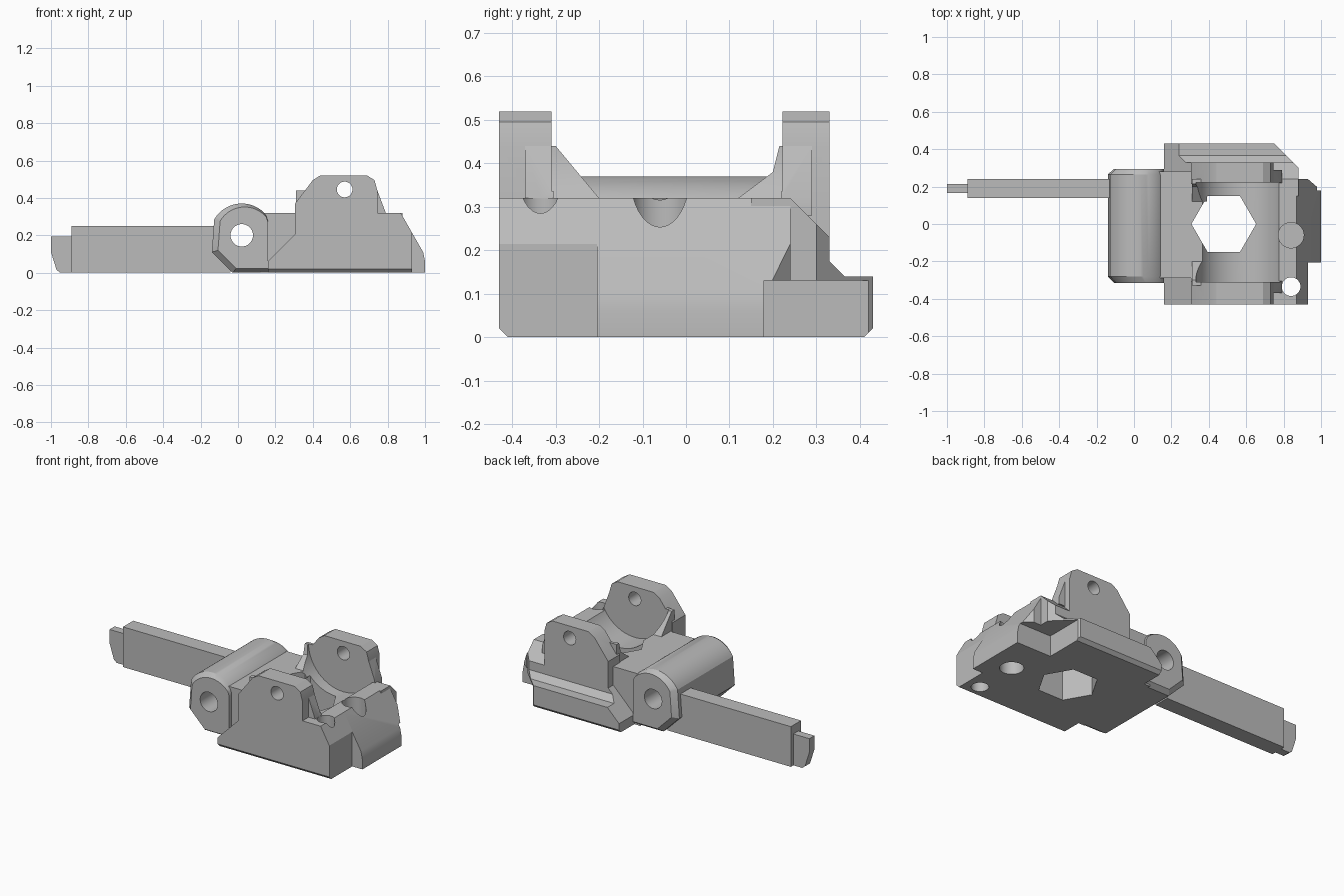
import bpy, bmesh, math

cube = bpy.data.objects.get("Cube")
if cube:
    bpy.data.objects.remove(cube, do_unlink=True)

grey = bpy.data.materials.new("plain grey")
grey.use_nodes = True
grey.diffuse_color = (0.5, 0.5, 0.5, 1)
grey.node_tree.nodes["Principled BSDF"].inputs["Base Color"].default_value = (0.5, 0.5, 0.5, 1)


def loft(name, profile, sections, axis="y", pivot=(0, 0)):
    """Closed solid: a profile repeated at (position, scale) along an axis."""
    place = {"x": lambda u, v, p: (p, u, v),
             "y": lambda u, v, p: (u, p, v),
             "z": lambda u, v, p: (u, v, p)}[axis]
    bm = bmesh.new()
    rings = []
    for pos, s in sections:
        rings.append([bm.verts.new(place(pivot[0] + (u - pivot[0]) * s,
                                         pivot[1] + (v - pivot[1]) * s, pos)) for u, v in profile])
    n = len(profile)
    for a, b in zip(rings, rings[1:]):
        for i in range(n):
            bm.faces.new((a[i], a[(i + 1) % n], b[(i + 1) % n], b[i]))
    bm.faces.new(rings[0])
    bm.faces.new(rings[-1])
    bmesh.ops.recalc_face_normals(bm, faces=bm.faces)
    mesh = bpy.data.meshes.new(name)
    bm.to_mesh(mesh)
    bm.free()
    mesh.materials.append(grey)
    ob = bpy.data.objects.new(name, mesh)
    bpy.context.scene.collection.objects.link(ob)
    return ob


def prism(name, profile, a, b, axis="y"):
    return loft(name, profile, [(a, 1), (b, 1)], axis)


def circle(u, v, r, n=48):
    return [(u + r * math.cos(math.tau * i / n), v + r * math.sin(math.tau * i / n)) for i in range(n)]


def box(u0, u1, v0, v1):
    return [(u0, v0), (u1, v0), (u1, v1), (u0, v1)]


def finish(ob, cuts=()):
    """Cut the part with each prism, then shade it."""
    bpy.ops.object.select_all(action="DESELECT")
    ob.select_set(True)
    bpy.context.view_layer.objects.active = ob
    for args in cuts:
        cutter = prism("cutter", *args)
        mod = ob.modifiers.new("cut", "BOOLEAN")
        mod.operation, mod.object, mod.solver = "DIFFERENCE", cutter, "EXACT"
        bpy.ops.object.modifier_apply(modifier=mod.name)
        bpy.data.objects.remove(cutter, do_unlink=True)
    ob.data.materials.clear()
    ob.data.materials.append(grey)
    bpy.ops.object.shade_smooth_by_angle(angle=math.radians(25))


# Openings shared by the body parts
saddle = (circle(0.57, 0.445, 0.24, 64), -0.31, 0.222)
cross_hole = (circle(0.57, 0.445, 0.042, 32), -0.5, 0.5)
hexagon = (circle(0.48, 0, 0.173, 6), -0.1, 0.6, "z")
small_hole = (circle(0.84, -0.335, 0.05, 32), -0.1, 0.6, "z")
wide_hole_top = (circle(0.84, -0.06, 0.068, 40), 0.1, 0.6, "z")
wide_hole_bottom = (circle(0.84, -0.06, 0.068, 40), -0.1, 0.08, "z")
corner_pocket = (box(0.76, 1.1, 0.18, 0.5), -0.1, 0.13, "z")
front_edge, back_edge = [([(s * 0.45, 0.04), (s * 0.40, -0.01), (s * 0.45, -0.01)], 0, 1.1, "x")
                         for s in (-1, 1)]

# Back of the body: stepped section with a low flange and clipped corner
rear = prism("rear_body", [(0.15, 0), (0.15, 0.32), (0.24, 0.32), (0.33, 0.23), (0.33, 0.175),
                           (0.365, 0.14), (0.43, 0.14), (0.43, 0)], 0.16, 0.88, "x")
finish(rear, [([(0.72, 0.46), (0.98, 0.2), (0.98, 0.46)], -0.1, 0.6, "z"),
              ([(0.1, 0.0), (0.305, 0.205), (0.305, 0.6), (0.1, 0.6)], 0.28, 0.5),
              saddle, corner_pocket, back_edge])

# Block behind the hinge and the hollowed core
finish(prism("hinge_block", box(0.12, 0.305, 0, 0.32), -0.29, 0.28))
core = prism("core", box(0.29, 0.77, 0, 0.32), -0.29, 0.2)
finish(core, [saddle, hexagon, wide_hole_top, wide_hole_bottom, corner_pocket])

# Sloped nose
nose = prism("nose", [(0.76, 0), (0.76, 0.32), (0.87, 0.32), (0.99, 0.11), (1, 0.06), (1, 0)], -0.205, 0.24)
finish(nose, [([(0.93, 0.24), (1.0, 0.18), (1.05, 0.18), (1.05, 0.3), (0.93, 0.3)], -0.1, 0.5, "z"),
              saddle, wide_hole_top, wide_hole_bottom, corner_pocket])

# Front side plate
plate = prism("front_plate", [(0.16, 0), (0.16, 0.06), (0.305, 0.205), (0.305, 0.32), (0.87, 0.32),
                              (0.93, 0.215), (0.93, 0)], -0.43, -0.2)
finish(plate, [saddle, small_hole, hexagon, front_edge])

# Upright lugs with their foot wedges and gussets
lug_profile = [(0.305, 0.21), (0.305, 0.37), (0.4, 0.495), (0.44, 0.52), (0.69, 0.52), (0.73, 0.495),
               (0.745, 0.44), (0.745, 0.21)]
wedge_profile = [(0.7, 0.44), (0.745, 0.44), (0.79, 0.32), (0.79, 0.28), (0.7, 0.28)]
front_gusset = [(-0.33, 0.44), (-0.3, 0.44), (-0.2, 0.32), (-0.2, 0.28), (-0.33, 0.28)]
back_gusset = [(0.24, 0.44), (0.215, 0.44), (0.2, 0.38), (0.12, 0.32), (0.12, 0.28), (0.24, 0.28)]
for side, lug_y, wedge_y, gusset in (("front", (-0.43, -0.305), (-0.37, -0.305), front_gusset),
                                     ("back", (0.215, 0.33), (0.22, 0.29), back_gusset)):
    finish(prism(side + "_lug", lug_profile, *lug_y), [saddle, cross_hole])
    finish(prism(side + "_wedge", wedge_profile, *wedge_y), [saddle, small_hole])
    finish(prism(side + "_gusset", gusset, 0.31, 0.39, "x"), [saddle])


# Hinge barrel: round top, flat side, slanted underside, tapered ends
def on_barrel(deg):
    a = math.radians(deg)
    return (min(0.15, max(-0.14, 0.02 + 0.17 * math.cos(a))), 0.2 + 0.17 * math.sin(a))


barrel_profile = ([(0.16, 0), (0.16, 0.28)] + [on_barrel(40 + 5 * i) for i in range(23)]
                  + [(-0.14, 0.11), (-0.03, 0)])
barrel = loft("hinge_barrel", barrel_profile,
              [(-0.315, 0.89), (-0.28, 1), (0.265, 1), (0.295, 0.89)], "y", (0.16, 0.2))
hinge_hole = (circle(0.02, 0.2, 0.06, 40), -0.5, 0.5)
finish(barrel, [hinge_hole])

# Long arm and its narrow tip
finish(prism("arm", [(-0.89, 0), (-0.89, 0.25), (-0.1, 0.25), (-0.1, 0.08), (-0.04, 0.02), (-0.04, 0)],
             0.14, 0.24))
finish(prism("arm_tip", [(-1, 0.195), (-1, 0.11), (-0.97, 0.015), (-0.95, 0), (-0.88, 0), (-0.88, 0.195)],
             0.165, 0.215))
